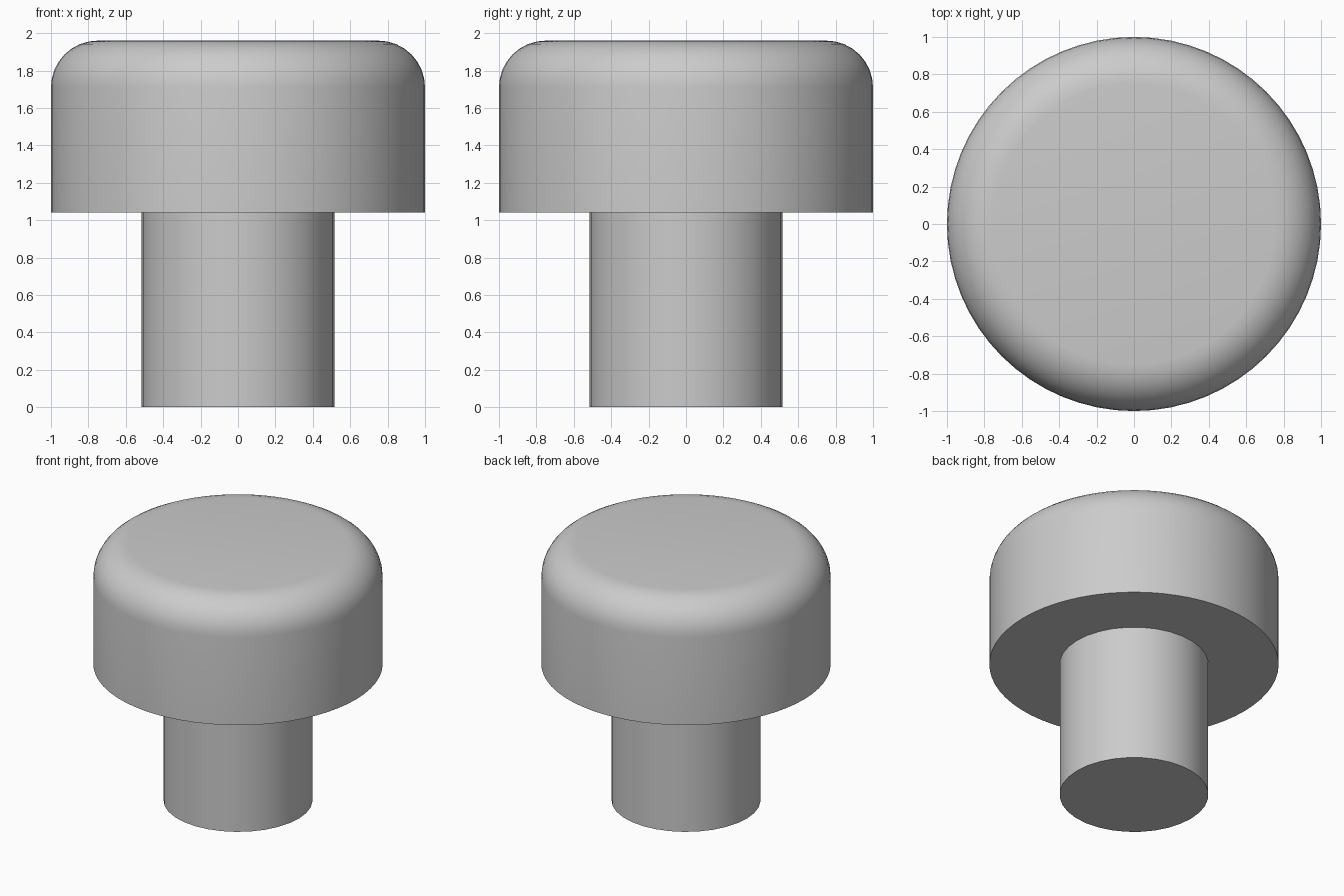
import bpy, bmesh, math

cube = bpy.data.objects.get("Cube")
if cube:
    bpy.data.objects.remove(cube, do_unlink=True)

grey = bpy.data.materials.new("plain grey")
grey.use_nodes = True
colour = (0.6, 0.6, 0.6, 1)
grey.diffuse_color = colour
grey.node_tree.nodes["Principled BSDF"].inputs["Base Color"].default_value = colour


def turned(name, profile, sides):
    """Turn a (radius, height) profile around z and close both ends."""
    bm = bmesh.new()
    rings = []
    for r, z in profile:
        rings.append([bm.verts.new((r * math.cos(math.tau * i / sides),
                                    r * math.sin(math.tau * i / sides), z))
                      for i in range(sides)])
    for low, high in zip(rings, rings[1:]):
        for i in range(sides):
            j = (i + 1) % sides
            bm.faces.new((low[i], low[j], high[j], high[i]))
    bm.faces.new(rings[0][::-1])
    bm.faces.new(rings[-1])
    mesh = bpy.data.meshes.new(name)
    bm.to_mesh(mesh)
    bm.free()
    mesh.materials.append(grey)
    obj = bpy.data.objects.new(name, mesh)
    bpy.context.collection.objects.link(obj)
    bpy.ops.object.select_all(action="DESELECT")
    obj.select_set(True)
    bpy.context.view_layer.objects.active = obj
    bpy.ops.object.shade_smooth_by_angle(angle=math.radians(35))
    return obj


# Straight round stem
turned("stem", [(0.515, 0), (0.515, 1.04)], 32)

# Wide cap with a rounded upper rim
rim, top, steps = 0.25, 1.96, 8
cap = [(1, 1.04)]
for k in range(steps + 1):
    a = math.pi / 2 * k / steps
    cap.append((1 - rim + rim * math.cos(a), top - rim + rim * math.sin(a)))
turned("cap", cap, 64)
